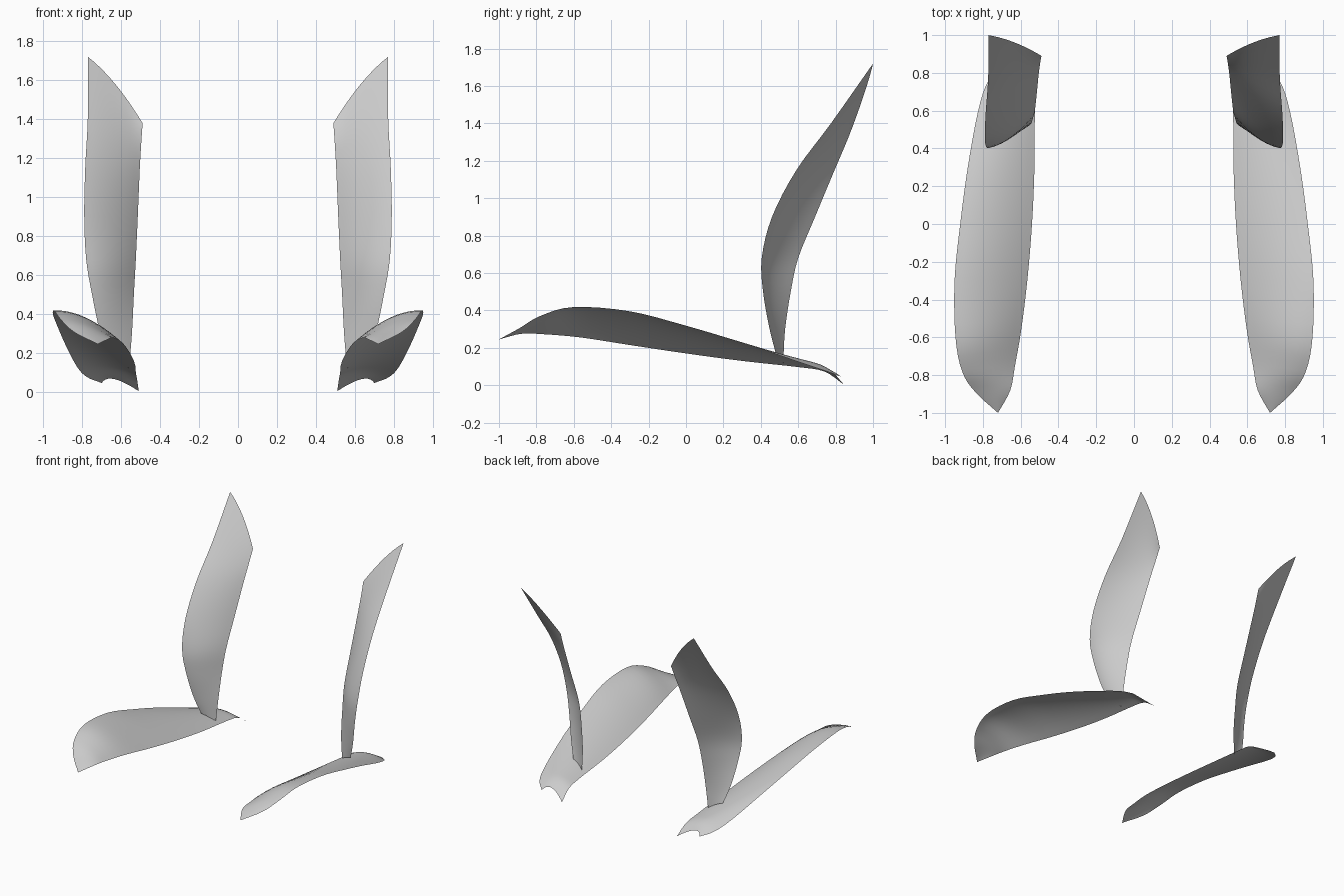
import bpy, bmesh
from mathutils import Vector

ACROSS, STEPS = 10, 4


def spline(p0, p1, p2, p3, t):
    # smooth curve through p1 and p2
    return 0.5 * (2 * p1 + (p2 - p0) * t + (2 * p0 - 5 * p1 + 4 * p2 - p3) * t * t
                  + (3 * p1 - p0 - 3 * p2 + p3) * t ** 3)


def blade(name, stations):
    # loft a curved sheet through (outer edge, middle, inner edge) stations
    rows = [[Vector(p) for p in s] for s in stations]
    ext = ([[2 * a - b for a, b in zip(rows[0], rows[1])]] + rows
           + [[2 * a - b for a, b in zip(rows[-1], rows[-2])]])
    fine = []
    for i in range(1, len(ext) - 2):
        for k in range(STEPS):
            fine.append([spline(*(ext[i + j][c] for j in (-1, 0, 1, 2)), k / STEPS)
                         for c in range(3)])
    fine.append(rows[-1])

    bm = bmesh.new()
    grid = []
    for o, m, n in fine:
        line = []
        for k in range(ACROSS + 1):
            u = k / ACROSS
            line.append(bm.verts.new(o * (1 - u) * (1 - 2 * u) + m * 4 * u * (1 - u)
                                     + n * u * (2 * u - 1)))
        grid.append(line)
    for a, b in zip(grid, grid[1:]):
        for k in range(ACROSS):
            bm.faces.new((a[k], b[k], b[k + 1], a[k + 1]))
    bmesh.ops.remove_doubles(bm, verts=bm.verts, dist=0.0005)
    # lit side faces up and forward
    bm.normal_update()
    if sum((f.normal.z - f.normal.y) * f.calc_area() for f in bm.faces) < 0:
        bmesh.ops.reverse_faces(bm, faces=bm.faces)
    for f in bm.faces:
        f.smooth = True
    me = bpy.data.meshes.new(name)
    bm.to_mesh(me)
    bm.free()
    ob = bpy.data.objects.new(name, me)
    bpy.context.collection.objects.link(ob)
    mir = ob.modifiers.new("Mirror", 'MIRROR')
    mir.use_mirror_merge = False
    return ob


# low blades: pointed front, notched tail
tip = (0.72, -1.0, 0.245)
blade("low_blades", [
    (tip, tip, tip),
    ((0.84, -0.89, 0.305), (0.745, -0.885, 0.30), (0.655, -0.88, 0.275)),
    ((0.91, -0.78, 0.37), (0.775, -0.76, 0.35), (0.63, -0.75, 0.272)),
    ((0.945, -0.60, 0.418), (0.78, -0.58, 0.38), (0.597, -0.56, 0.255)),
    ((0.95, -0.30, 0.395), (0.765, -0.30, 0.34), (0.565, -0.30, 0.215)),
    ((0.92, 0.0, 0.318), (0.735, 0.0, 0.275), (0.54, 0.0, 0.17)),
    ((0.88, 0.30, 0.228), (0.71, 0.30, 0.21), (0.527, 0.30, 0.13)),
    ((0.825, 0.60, 0.125), (0.68, 0.60, 0.142), (0.525, 0.60, 0.097)),
    ((0.775, 0.75, 0.075), (0.655, 0.72, 0.11), (0.52, 0.74, 0.073)),
    ((0.70, 0.83, 0.045), (0.635, 0.795, 0.065), (0.51, 0.845, 0.003)),
])

# upright blades: narrow foot, slanted top
blade("upright_blades", [
    ((0.665, 0.48, 0.17), (0.61, 0.495, 0.15), (0.56, 0.52, 0.12)),
    ((0.71, 0.445, 0.31), (0.63, 0.475, 0.30), (0.545, 0.53, 0.30)),
    ((0.75, 0.412, 0.50), (0.645, 0.46, 0.50), (0.535, 0.56, 0.50)),
    ((0.78, 0.405, 0.68), (0.65, 0.47, 0.68), (0.525, 0.60, 0.68)),
    ((0.79, 0.46, 0.90), (0.65, 0.55, 0.90), (0.515, 0.69, 0.90)),
    ((0.785, 0.59, 1.15), (0.645, 0.675, 1.15), (0.505, 0.79, 1.14)),
    ((0.772, 0.775, 1.40), (0.635, 0.82, 1.37), (0.497, 0.85, 1.28)),
    ((0.77, 1.0, 1.72), (0.63, 0.96, 1.58), (0.49, 0.89, 1.38)),
])
